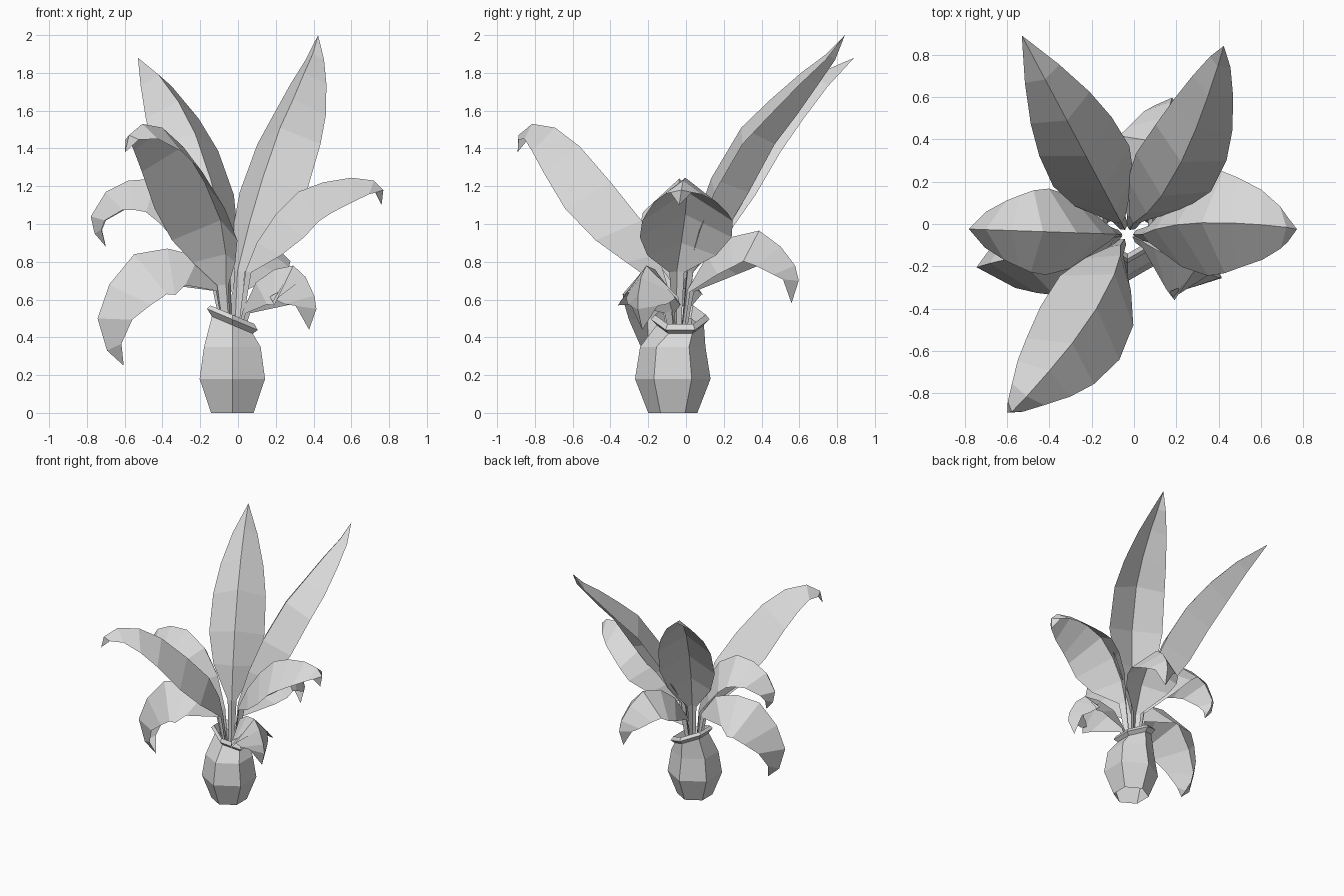
import bpy
import bmesh
from math import sin, cos, pi, radians
from mathutils import Vector

cube = bpy.data.objects.get("Cube")
if cube:
    bpy.data.objects.remove(cube, do_unlink=True)

grey = bpy.data.materials.new("plain_grey")
grey.use_nodes = True
grey_colour = (0.7, 0.7, 0.7, 1.0)
grey.diffuse_color = grey_colour
grey.node_tree.nodes["Principled BSDF"].inputs["Base Color"].default_value = grey_colour

CENTRE = Vector((-0.03, -0.07, 0))
ROOT = Vector((-0.03, -0.05, 0))
STEM_WIDTH = 0.02


def finish(bm, name):
    mesh = bpy.data.meshes.new(name)
    bm.to_mesh(mesh)
    bm.free()
    mesh.materials.append(grey)
    obj = bpy.data.objects.new(name, mesh)
    bpy.context.scene.collection.objects.link(obj)
    return obj


def bridge(bm, rows, closed=False):
    """Join neighbouring rows of vertices with quads."""
    for low, high in zip(rows, rows[1:]):
        count = len(low)
        for i in range(count if closed else count - 1):
            j = (i + 1) % count
            bm.faces.new((low[i], low[j], high[j], high[i]))


# Open six-sided vase with a slanted rim: radius, height, slant, backward shift
def make_vase(name, profile):
    bm = bmesh.new()
    rings = []
    for radius, height, slant, shift in profile:
        ring = []
        for side in range(6):
            angle = radians(60 * side - 90)
            x, y = radius * cos(angle), radius * sin(angle)
            ring.append(bm.verts.new(CENTRE + Vector((x, y + shift, height - slant * x))))
        rings.append(ring)
    bridge(bm, rings, closed=True)
    return finish(bm, name)


# Relative half width of a blade from its foot to its tip
BLADE = ((0, 0.16), (0.14, 0.72), (0.28, 0.99), (0.45, 1), (0.6, 0.88),
         (0.75, 0.67), (0.9, 0.31), (1, 0))


def blade_width(t):
    for (t0, w0), (t1, w1) in zip(BLADE, BLADE[1:]):
        if t <= t1:
            return w0 + (w1 - w0) * (t - t0) / (t1 - t0)
    return 0


# Leaf folded along its midrib; the curve gives reach and height, bow bends it sideways
def make_leaf(name, heading, width, fold, curve, bow=0):
    angle = radians(heading)
    outward = Vector((cos(angle), sin(angle), 0))
    across = Vector((sin(angle), -cos(angle), 0))
    curve = [(0.025, 0.4)] + curve
    spine = [ROOT + outward * reach + Vector((0, 0, height)) for reach, height in curve]
    lengths = [(b - a).length for a, b in zip(spine, spine[1:])]
    total = sum(lengths[1:])
    bm = bmesh.new()
    rows = []
    for i, point in enumerate(spine[:-1]):
        tangent = (spine[i + 1] - spine[max(i - 1, 0)]).normalized()
        normal = across.cross(tangent)
        half = STEM_WIDTH
        if i > 0:
            t = sum(lengths[1:i]) / total
            half = max(half, width * blade_width(t))
            point = point + across * bow * sin(pi * t)
        drop = normal * half * fold
        rows.append([bm.verts.new(point - across * half - drop),
                     bm.verts.new(point),
                     bm.verts.new(point + across * half - drop)])
    bridge(bm, rows)
    tip = bm.verts.new(spine[-1])
    left, middle, right = rows[-1]
    bm.faces.new((left, middle, tip))
    bm.faces.new((middle, right, tip))
    return finish(bm, name)


make_vase("vase", [(0.13, 0, 0, 0), (0.2, 0.18, 0, 0), (0.173, 0.35, 0, 0),
                   (0.125, 0.465, 0.42, 0.04), (0.155, 0.495, 0.42, 0.04),
                   (0.135, 0.52, 0.42, 0.04), (0.11, 0.46, 0.42, 0.04)])

# Two tall leaves at the back
make_leaf("tall_leaf_back_right", 118, 0.205, 0.72,
          [(0.06, 0.75), (0.13, 1.0), (0.24, 1.23), (0.42, 1.48),
           (0.61, 1.65), (0.83, 1.79), (1.065, 1.88)])
make_leaf("tall_leaf_back_left", 63, 0.2, 0.72,
          [(0.06, 0.75), (0.13, 1.0), (0.235, 1.24), (0.42, 1.51),
           (0.59, 1.66), (0.76, 1.8), (0.9, 1.9), (1.0, 2.0)], bow=0.07)

# Arching leaves in the middle
make_leaf("arching_leaf_front", -124, 0.225, 0.88,
          [(0.06, 0.68), (0.1, 0.84), (0.19, 1.02), (0.37, 1.22), (0.57, 1.41),
           (0.74, 1.51), (0.9, 1.53), (1.0, 1.47), (1.015, 1.38)], bow=-0.075)
make_leaf("arching_leaf_left", 1, 0.245, 0.78,
          [(0.07, 0.75), (0.13, 0.9), (0.23, 1.05), (0.35, 1.17), (0.48, 1.22),
           (0.63, 1.245), (0.75, 1.23), (0.8, 1.18), (0.79, 1.1)], bow=-0.05)
make_leaf("arching_leaf_right", 178, 0.205, 0.95,
          [(0.05, 0.7), (0.12, 0.95), (0.24, 1.14), (0.4, 1.24), (0.55, 1.23),
           (0.67, 1.17), (0.75, 1.04), (0.73, 0.95), (0.67, 0.88)])

# Drooping leaves below
make_leaf("low_leaf_back", 72, 0.195, 0.9,
          [(0.06, 0.65), (0.17, 0.83), (0.3, 0.93), (0.46, 0.965),
           (0.58, 0.88), (0.66, 0.78), (0.68, 0.7), (0.64, 0.58)])
make_leaf("low_leaf_front_left", -24, 0.18, 1.15,
          [(0.06, 0.54), (0.14, 0.69), (0.25, 0.76), (0.36, 0.78),
           (0.43, 0.72), (0.48, 0.62), (0.49, 0.55), (0.445, 0.44)], bow=0.015)
make_leaf("low_leaf_front_right", 193, 0.215, 1.15,
          [(0.06, 0.66), (0.18, 0.83), (0.35, 0.87), (0.53, 0.84),
           (0.665, 0.68), (0.73, 0.5), (0.68, 0.33), (0.59, 0.25)], bow=0.015)
